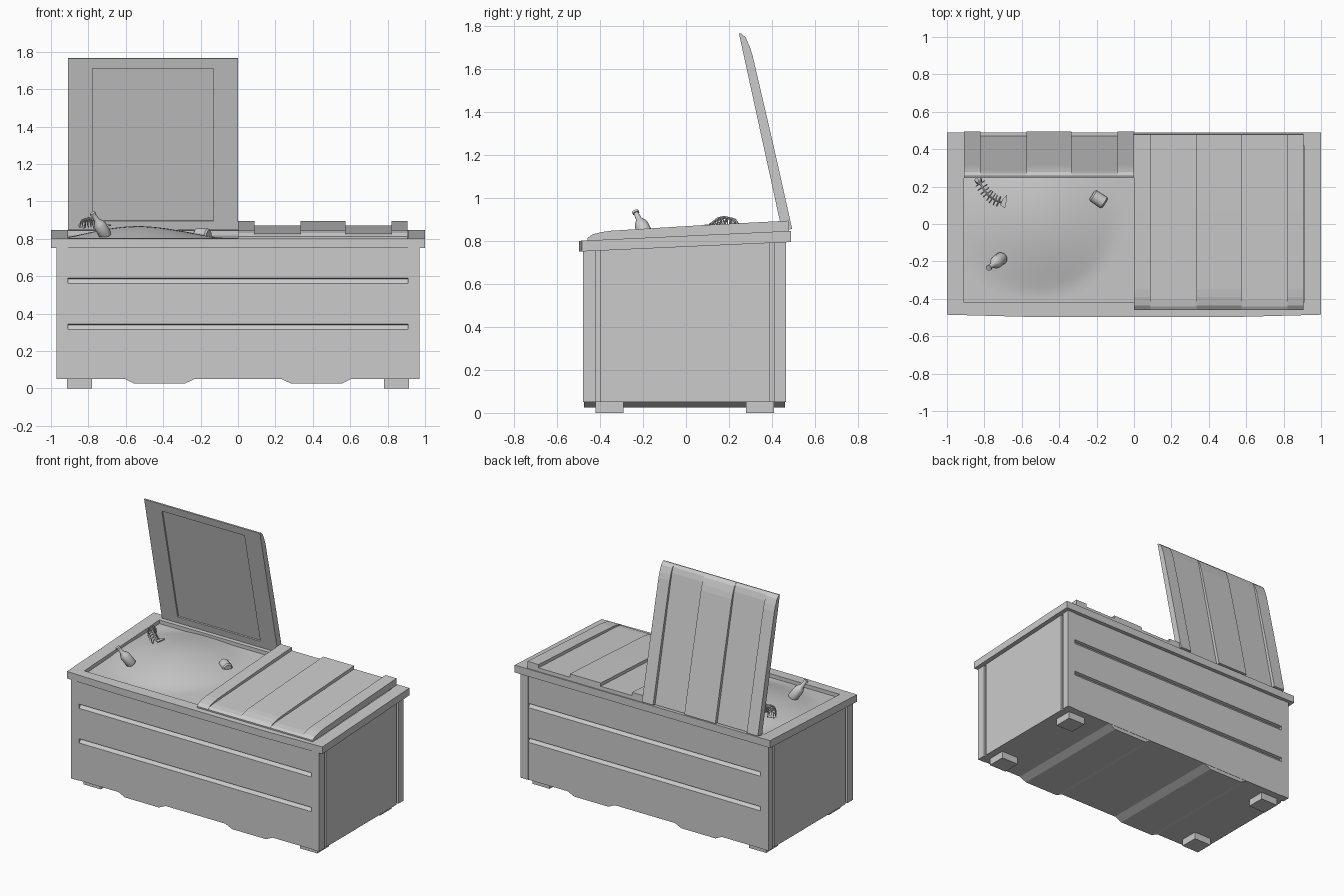
import bpy, bmesh, math
from mathutils import Vector, Matrix

if "Cube" in bpy.data.objects:
    bpy.data.objects.remove(bpy.data.objects["Cube"])

I = Matrix.Identity(4)


def add_prism(bm, pts, a, b, axis='X', M=I):
    """Extrude a 2D profile from a to b along X or Y."""
    def place(p, t):
        return M @ Vector((t, p[0], p[1]) if axis == 'X' else (p[0], t, p[1]))
    lo = [bm.verts.new(place(p, a)) for p in pts]
    hi = [bm.verts.new(place(p, b)) for p in pts]
    n = len(pts)
    bm.faces.new(lo)
    bm.faces.new(hi[::-1])
    for i in range(n):
        j = (i + 1) % n
        bm.faces.new((lo[i], hi[i], hi[j], lo[j]))


def add_box(bm, x0, x1, y0, y1, z0, z1, M=I):
    add_prism(bm, [(y0, z0), (y1, z0), (y1, z1), (y0, z1)], x0, x1, 'X', M)


def finish(name, bm, smooth=None):
    bmesh.ops.recalc_face_normals(bm, faces=bm.faces)
    me = bpy.data.meshes.new(name)
    bm.to_mesh(me)
    bm.free()
    ob = bpy.data.objects.new(name, me)
    bpy.context.collection.objects.link(ob)
    if smooth:
        bpy.ops.object.select_all(action='DESELECT')
        ob.select_set(True)
        bpy.context.view_layer.objects.active = ob
        bpy.ops.object.shade_smooth_by_angle(angle=math.radians(smooth))
    return ob


def lathe(name, profile, base, tip, sides=12):
    """Revolve (radius, height fraction) pairs about the base-tip axis."""
    base, d = Vector(base), Vector(tip) - Vector(base)
    rot = d.to_track_quat('Z', 'Y')
    bm = bmesh.new()
    rings = []
    for r, h in profile:
        rings.append([bm.verts.new(base + d * h + rot @ Vector(
            (r * math.cos(k * math.tau / sides), r * math.sin(k * math.tau / sides), 0)))
            for k in range(sides)])
    for A, B in zip(rings, rings[1:]):
        for k in range(sides):
            j = (k + 1) % sides
            bm.faces.new((A[k], A[j], B[j], B[k]))
    bm.faces.new(rings[0][::-1])
    bm.faces.new(rings[-1])
    return finish(name, bm, 40)


def rim_top(y):
    return 0.824 + 0.047 * y


def rim_low(y):
    return 0.773 + 0.045 * y


# Body: front and back walls with two grooves, extruded across
front, back = -0.476, 0.462
prof = [(front, 0.05)]
for z in (0.315, 0.56):
    prof += [(front, z), (front + 0.02, z + 0.025), (front, z + 0.03)]
prof += [(front, rim_low(front)), (back, rim_low(back))]
for z in (0.56, 0.315):
    prof += [(back, z + 0.03), (back - 0.02, z + 0.025), (back, z)]
prof += [(back, 0.05)]
bm = bmesh.new()
add_prism(bm, prof, -0.91, 0.91)
finish("body", bm)

# Side walls, corner posts and feet
sides, posts, feet = bmesh.new(), bmesh.new(), bmesh.new()
for s in (-1, 1):
    for x, y0, y1 in ((0.955, -0.42, 0.41), (0.968, -0.40, 0.39)):
        add_prism(sides, [(y0, 0.05), (y1, 0.05), (y1, rim_low(y1)), (y0, rim_low(y0))],
                  s * 0.90, s * x)
    for y0, y1 in ((-0.48, -0.42), (0.41, 0.465)):
        add_prism(posts, [(y0, 0.05), (y1, 0.05), (y1, rim_low(y1)), (y0, rim_low(y0))],
                  s * 0.91, s * 0.97)
    for y0, y1 in ((-0.42, -0.29), (0.28, 0.41)):
        add_box(feet, s * 0.78, s * 0.915, y0, y1, 0, 0.05)
finish("side_walls", sides)
finish("corner_posts", posts)
finish("feet", feet)

# Runners under the floor
bm = bmesh.new()
for s in (-1, 1):
    add_prism(bm, [(s * 0.605, 0.05), (s * 0.553, 0.025), (s * 0.286, 0.025), (s * 0.232, 0.05)],
              -0.475, 0.46, 'Y')
finish("floor_runners", bm)

# Sloping rim frame
outer = [(-1, -.485), (-.55, -.497), (.55, -.497), (1, -.485), (1, .488), (-1, .488)]
inner = [(-.91, -.42), (-.55, -.42), (.55, -.42), (.91, -.42), (.91, .42), (-.91, .42)]
bm = bmesh.new()
loops = [[bm.verts.new((x, y, f(y))) for x, y in pts]
         for pts, f in ((outer, rim_low), (outer, rim_top), (inner, rim_top), (inner, rim_low))]
for a in range(4):
    A, B = loops[a], loops[(a + 1) % 4]
    for i in range(6):
        j = (i + 1) % 6
        bm.faces.new((A[i], A[j], B[j], B[i]))
finish("rim", bm)


# Lids: x across, u from hinge to front, h up
def lid(name, x0, hinge, angle):
    u = Vector((0, -math.cos(angle), math.sin(angle)))
    h = Vector((0, math.sin(angle), math.cos(angle)))
    M = Matrix.Translation(hinge) @ Matrix(((1, 0, 0), u, h)).transposed().to_4x4()
    bm = bmesh.new()
    slab = [(0, .01), (0, .025), (.88, .025), (.92, .02), (.94, .01)]
    ridge = [(0, .01), (0, .048), (.4, .046), (.83, .04), (.87, .036), (.915, .027), (.94, .01)]
    add_prism(bm, slab, x0, x0 + 0.907, 'X', M)
    for a, b in ((0, .087), (.333, .575), (.82, .907)):
        add_prism(bm, ridge, x0 + a, x0 + b, 'X', M)
    # border framing the underside panel
    add_box(bm, x0, x0 + .13, 0, .94, 0, .01, M)
    add_box(bm, x0 + .777, x0 + .907, 0, .94, 0, .01, M)
    add_box(bm, x0 + .13, x0 + .777, 0, .05, 0, .01, M)
    add_box(bm, x0 + .13, x0 + .777, .885, .94, 0, .01, M)
    finish(name, bm)


lid("closed_lid", 0.0, (0, 0.48, rim_top(0.48)), math.radians(-2.7))
lid("open_lid", -0.908, (0, 0.447, 0.846), math.radians(77.7))


# Mound of rubbish filling the opening
def mound(x, y):
    r2 = ((x + 0.52) / 0.43) ** 2 + ((y - 0.04) / 0.42) ** 2
    bump = 0.062 * max(0, 1 - r2) ** 1.2
    return rim_top(y) - 0.026 + bump * (1 + 0.08 * math.sin(9 * x + 5 * y))


bm = bmesh.new()
nx, ny = 44, 20
grid = []
for i in range(nx + 1):
    x = -0.91 + 1.82 * i / nx
    grid.append([bm.verts.new((x, y, mound(x, y)))
                 for y in (-0.42 + 0.84 * j / ny for j in range(ny + 1))])
for i in range(nx):
    for j in range(ny):
        bm.faces.new((grid[i][j], grid[i + 1][j], grid[i + 1][j + 1], grid[i][j + 1]))
finish("rubbish_mound", bm, 60)

# Bottle and can lying in the rubbish
lathe("bottle", [(.03, 0), (.034, .05), (.034, .45), (.028, .56), (.014, .7), (.012, .92),
                 (.016, .93), (.016, 1)], (-.705, -.18, .815), (-.778, -.236, .938))
lathe("can", [(.026, 0), (.034, .1), (.034, .9), (.026, 1)], (-.225, .155, .825), (-.155, .11, .82))

# Fish skeleton: curved spine, ribs, head and tail
spine = [Vector(p) for p in ((-.825, .22, .90), (-.80, .18, .91), (-.775, .15, .905),
                             (-.745, .13, .89), (-.71, .115, .875))]
bm = bmesh.new()


def stick(a, b, r0, r1):
    d = b - a
    mat = Matrix.Translation((a + b) / 2) @ d.to_track_quat('Z', 'Y').to_matrix().to_4x4()
    bmesh.ops.create_cone(bm, cap_ends=True, segments=6, radius1=r0, radius2=r1,
                          depth=d.length, matrix=mat)


for a, b in zip(spine, spine[1:]):
    stick(a, b, 0.007, 0.006)
    t = (b - a).normalized()
    side = t.cross(Vector((0, 0, 1))).normalized()
    for f in (0.1, 0.6):
        for s in (-1, 1):
            p = a.lerp(b, f)
            q = p + side * s * 0.022 - Vector((0, 0, 0.012))
            stick(p, q, 0.004, 0.004)
            stick(q, q + side * s * 0.006 - Vector((0, 0, 0.03)), 0.004, 0.002)
stick(spine[0] + Vector((-.008, .015, -.035)), spine[0], 0.022, 0.012)
add_prism(bm, [(-.715, .10), (-.69, .085), (-.683, .115), (-.68, .155), (-.705, .13)], .868, .876, 'X',
          Matrix(((0, 1, 0, 0), (0, 0, 1, 0), (1, 0, 0, 0), (0, 0, 0, 1))))
finish("fish_bones", bm)
